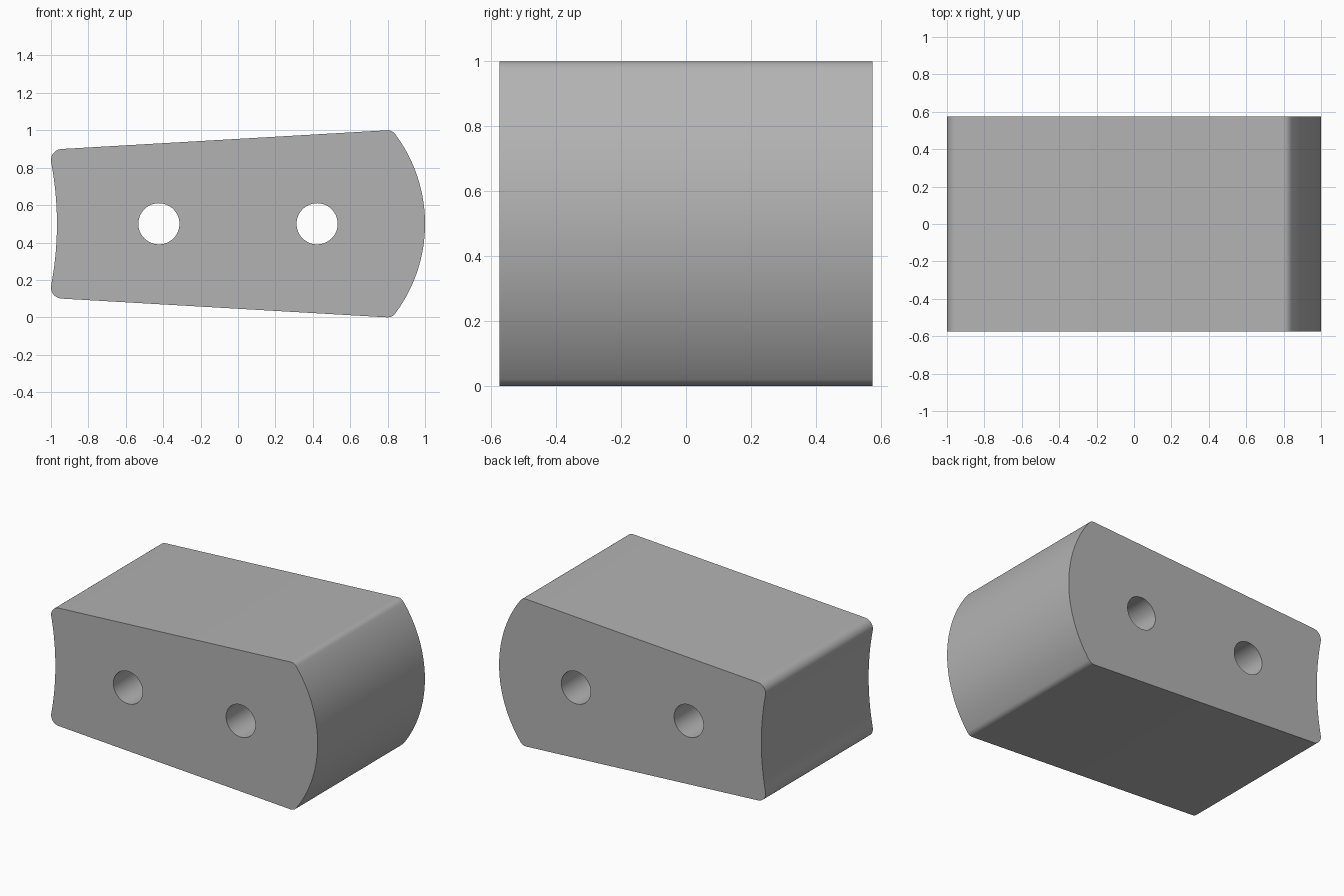
import bpy, bmesh
from math import pi, sin, cos, asin, atan2, radians

cube = bpy.data.objects.get("Cube")
if cube:
    bpy.data.objects.remove(cube, do_unlink=True)

DEPTH, MID = 1.15, 0.5
HOLE_X, HOLE_R = 0.423, 0.11


def arc(cx, cz, r, start, end, steps):
    return [(cx + r * cos(start + (end - start) * i / steps),
             cz + r * sin(start + (end - start) * i / steps))
            for i in range(steps + 1)]


def upper_profile():
    """Upper half of the outline, from the convex nose to the hollow end."""
    nose_x, nose_r = 0.2, 0.8
    front_x, front_z, front_r = 0.8, 0.45, 0.05
    back_x, back_z, back_r = -0.94, 0.34, 0.06
    hollow_r = 1.76
    hollow_x = -0.968 - hollow_r
    nose_end = atan2(front_z, front_x - nose_x)
    hollow_end = atan2(back_z, back_x - hollow_x)
    slope = (atan2(front_z - back_z, front_x - back_x)
             - asin((back_r - front_r) / (front_x - back_x)))
    pts = arc(nose_x, 0, nose_r, 0, nose_end, 24)
    pts += arc(front_x, front_z, front_r, nose_end, pi / 2 + slope, 8)[1:]
    pts += arc(back_x, back_z, back_r, pi / 2 + slope, pi + hollow_end, 14)
    pts += arc(hollow_x, 0, hollow_r, hollow_end, 0, 14)[1:]
    return pts


def add_loop(bm, pts):
    verts = [bm.verts.new((x, -DEPTH / 2, MID + z)) for x, z in pts]
    return [bm.edges.new((a, b)) for a, b in zip(verts, verts[1:] + verts[:1])]


# Outline mirrored about the middle height, with two round holes
half = upper_profile()
outline = half + [(x, -z) for x, z in reversed(half[1:-1])]
bm = bmesh.new()
edges = add_loop(bm, outline)
for side in (-1, 1):
    edges += add_loop(bm, arc(side * HOLE_X, 0, HOLE_R, 0, 2 * pi, 48)[:-1])
bmesh.ops.triangle_fill(bm, edges=edges, use_beauty=True)

# Extrude through the depth
result = bmesh.ops.extrude_face_region(bm, geom=bm.faces[:], use_keep_orig=True)
moved = [v for v in result["geom"] if isinstance(v, bmesh.types.BMVert)]
bmesh.ops.translate(bm, verts=moved, vec=(0, DEPTH, 0))
bmesh.ops.recalc_face_normals(bm, faces=bm.faces[:])

mesh = bpy.data.meshes.new("block")
bm.to_mesh(mesh)
bm.free()
block = bpy.data.objects.new("block", mesh)
bpy.context.collection.objects.link(block)

# Plain grey material
grey = bpy.data.materials.new("grey")
grey.use_nodes = True
colour = (0.45, 0.45, 0.45, 1)
grey.diffuse_color = colour
grey.node_tree.nodes["Principled BSDF"].inputs["Base Color"].default_value = colour
mesh.materials.append(grey)

# Smooth walls with crisp rims
bpy.ops.object.select_all(action="DESELECT")
block.select_set(True)
bpy.context.view_layer.objects.active = block
bpy.ops.object.shade_smooth_by_angle(angle=radians(30))
